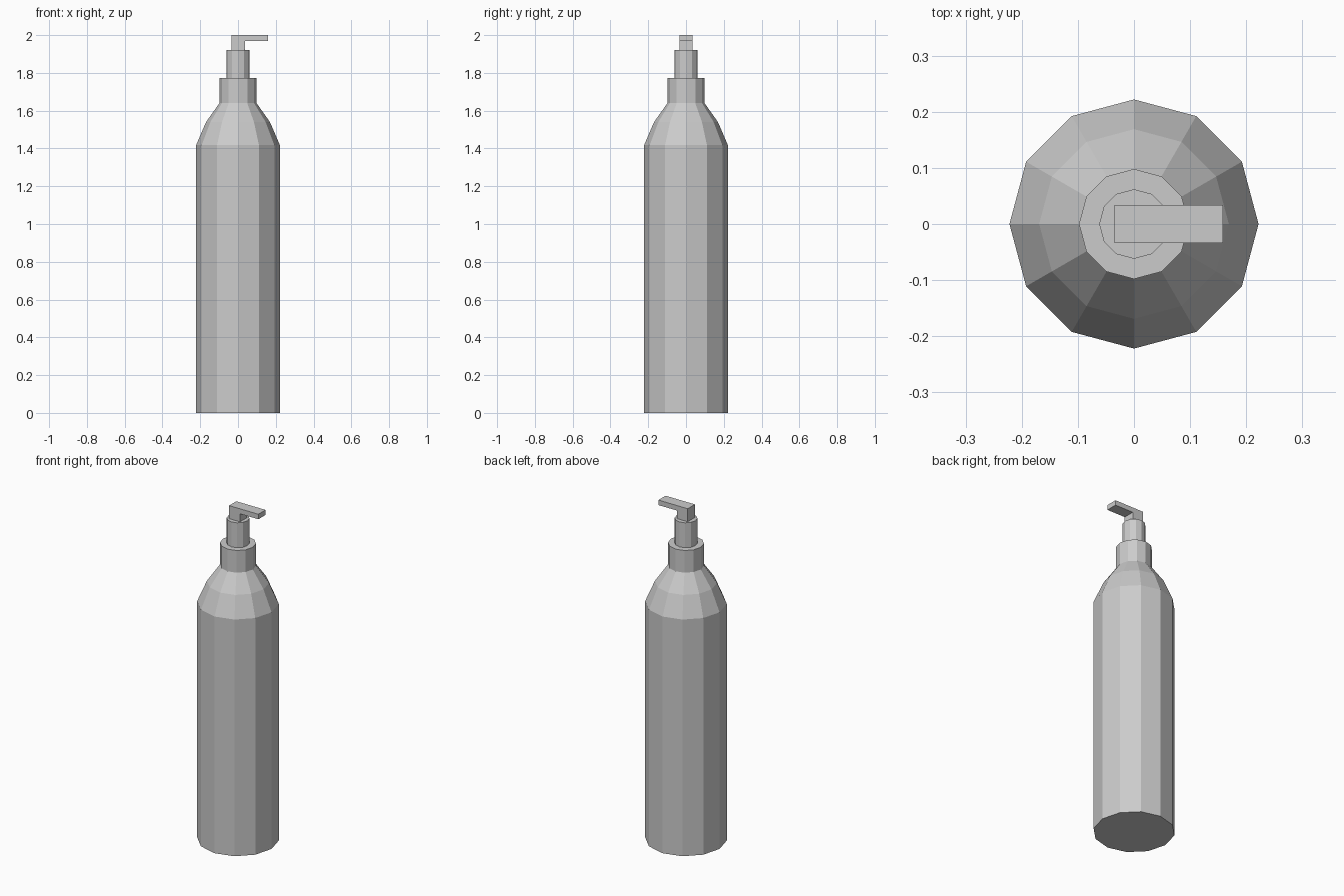
import bpy, bmesh
from math import cos, sin, tau

if "Cube" in bpy.data.objects:
    bpy.data.objects.remove(bpy.data.objects["Cube"])

SIDES = 12


def finish(name, bm):
    bmesh.ops.recalc_face_normals(bm, faces=bm.faces)
    mesh = bpy.data.meshes.new(name)
    bm.to_mesh(mesh)
    bm.free()
    bpy.context.collection.objects.link(bpy.data.objects.new(name, mesh))


def lathe(name, profile):
    """Closed flat-shaded turned solid from (radius, z) points."""
    bm = bmesh.new()
    rings = [[bm.verts.new((r * cos(tau * i / SIDES), r * sin(tau * i / SIDES), z))
              for i in range(SIDES)] for r, z in profile]
    for low, high in zip(rings, rings[1:]):
        for i in range(SIDES):
            j = (i + 1) % SIDES
            bm.faces.new((low[i], low[j], high[j], high[i]))
    bm.faces.new(rings[0])
    bm.faces.new(rings[-1])
    finish(name, bm)


def extrude_y(name, outline, half_width):
    """Solid from an (x, z) outline, extruded symmetrically along y."""
    bm = bmesh.new()
    face = bm.faces.new([bm.verts.new((x, -half_width, z)) for x, z in outline])
    new = bmesh.ops.extrude_face_region(bm, geom=[face])["geom"]
    verts = [g for g in new if isinstance(g, bmesh.types.BMVert)]
    bmesh.ops.translate(bm, verts=verts, vec=(0, 2 * half_width, 0))
    finish(name, bm)


# Bottle with sloped shoulder
lathe("bottle_body", [(0.222, 0), (0.222, 1.417), (0.169, 1.54), (0.096, 1.643)])

# Screw collar and pump neck
lathe("collar", [(0.098, 1.64), (0.098, 1.773)])
lathe("pump_neck", [(0.062, 1.77), (0.062, 1.922)])

# L-shaped pump head with spout
extrude_y("pump_head", [(-0.035, 1.92), (0.037, 1.92), (0.037, 1.97),
                        (0.159, 1.97), (0.159, 2.0), (-0.035, 2.0)], 0.034)
